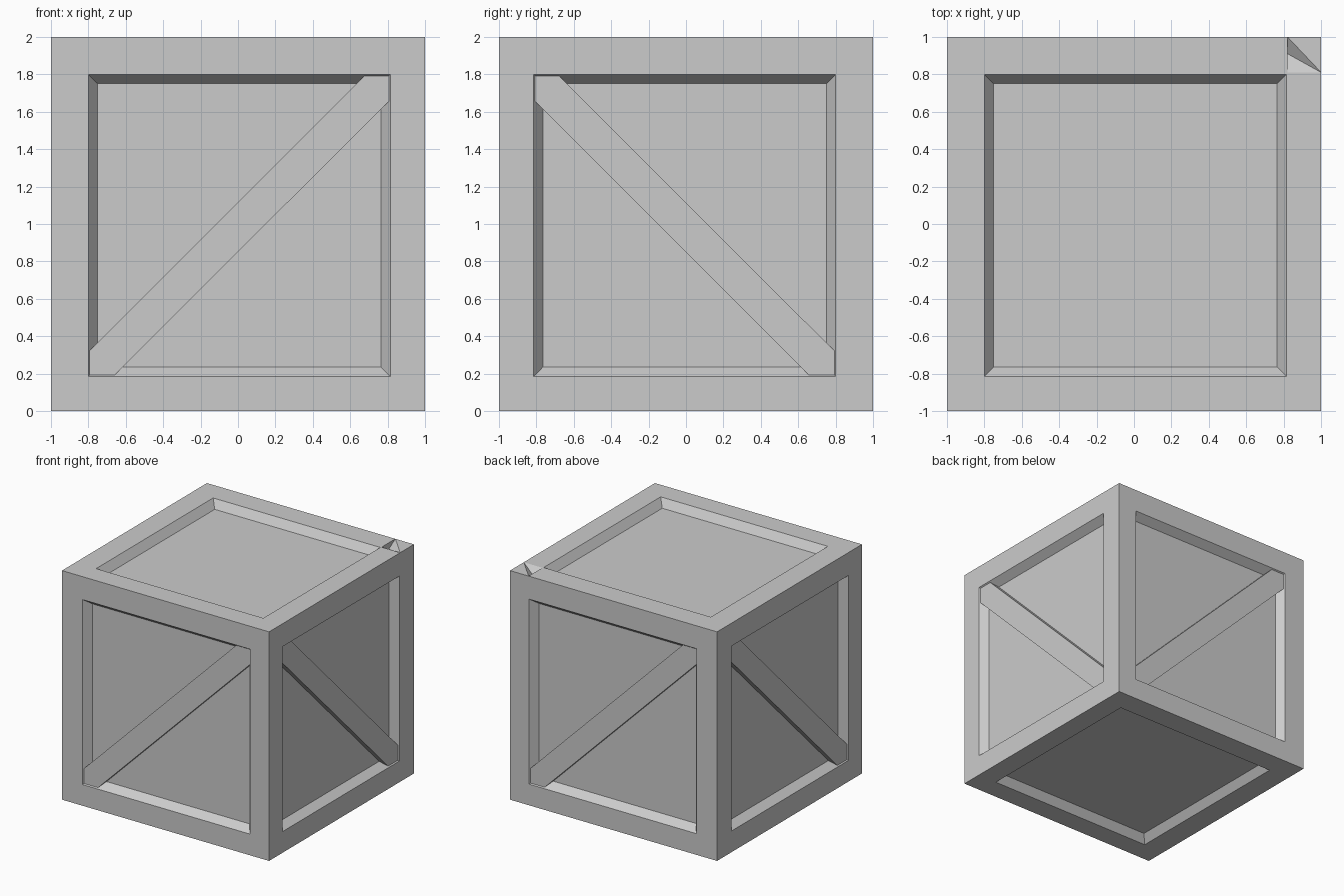
import bpy, bmesh
from mathutils import Vector

if "Cube" in bpy.data.objects:
    bpy.data.objects.remove(bpy.data.objects["Cube"])

# recess limits along x, y, z (slightly off centre), wall inset, panel depth
LIM = [(-0.80, 0.815), (-0.815, 0.80), (0.185, 1.80)]
BOX = [(-1, 1), (-1, 1), (0, 2)]
INSET, DEPTH = 0.05, 0.067


def make_object(name, bm):
    bmesh.ops.remove_doubles(bm, verts=bm.verts[:], dist=1e-5)
    bmesh.ops.recalc_face_normals(bm, faces=bm.faces[:])
    mesh = bpy.data.meshes.new(name)
    bm.to_mesh(mesh)
    bm.free()
    ob = bpy.data.objects.new(name, mesh)
    bpy.context.collection.objects.link(ob)
    return ob


def point(axis, a, u, v):
    p = [0, 0, 0]
    p[axis], p[(axis + 1) % 3], p[(axis + 2) % 3] = a, u, v
    return Vector(p)


# crate body: every side is a flat frame, sloped walls and a sunken panel
bm = bmesh.new()
for axis in range(3):
    for side in (0, 1):
        a = BOX[axis][side]
        deep = a - DEPTH if side else a + DEPTH
        u, v = (axis + 1) % 3, (axis + 2) % 3
        rings = []
        for lim, inset, level in ((BOX, 0, a), (LIM, 0, a), (LIM, INSET, deep)):
            u0, u1 = lim[u][0] + inset, lim[u][1] - inset
            v0, v1 = lim[v][0] + inset, lim[v][1] - inset
            rings.append([bm.verts.new(point(axis, level, *c))
                          for c in ((u0, v0), (u1, v0), (u1, v1), (u0, v1))])
        for outer, inner in zip(rings, rings[1:]):
            for i in range(4):
                j = (i + 1) % 4
                bm.faces.new((outer[i], outer[j], inner[j], inner[i]))
        bm.faces.new(rings[2])
crate = make_object("crate_body", bm)

# chipped top corner: a shallow pyramid cut into the frame
bm = bmesh.new()
tip = Vector((0.82, 0.91, 1.945))
rim = [Vector(c) for c in ((0.82, 1, 2), (1, 0.81, 2), (0.82, 0.81, 2))]
top = [bm.verts.new(tip + (r - tip) * 1.3) for r in rim]
bottom = bm.verts.new(tip)
bm.faces.new(top)
for i in range(3):
    bm.faces.new((top[i], top[(i + 1) % 3], bottom))
chip = make_object("corner_chip_cutter", bm)
chip.hide_render = True
chip.hide_viewport = True
cut = crate.modifiers.new("corner_chip", 'BOOLEAN')
cut.operation, cut.solver, cut.object = 'DIFFERENCE', 'EXACT', chip


# diagonal braces on the four upright sides
def brace(name, axis, sign, rising):
    """Six-sided board; rising says whether it climbs along +x / +y."""
    along = 1 - axis
    lo, hi = LIM[along][0] + 0.004, LIM[along][1] - 0.006
    z0, z1, w = 0.188, 1.792, 0.133
    outline = [(lo, z0), (lo + w, z0), (hi, z1 - w),
               (hi, z1), (hi - w, z1), (lo, z0 + w)]
    bm = bmesh.new()
    loops = []
    for level in (0.99, 0.925):
        loop = []
        for t, z in outline:
            p = Vector((0, 0, z))
            p[axis] = sign * level
            p[along] = t if rising else lo + hi - t
            loop.append(bm.verts.new(p))
        loops.append(loop)
        bm.faces.new(loop)
    for i in range(6):
        j = (i + 1) % 6
        bm.faces.new((loops[0][i], loops[0][j], loops[1][j], loops[1][i]))
    make_object(name, bm)


brace("front_brace", 1, -1, True)
brace("back_brace", 1, 1, False)
brace("right_brace", 0, 1, False)
brace("left_brace", 0, -1, True)
